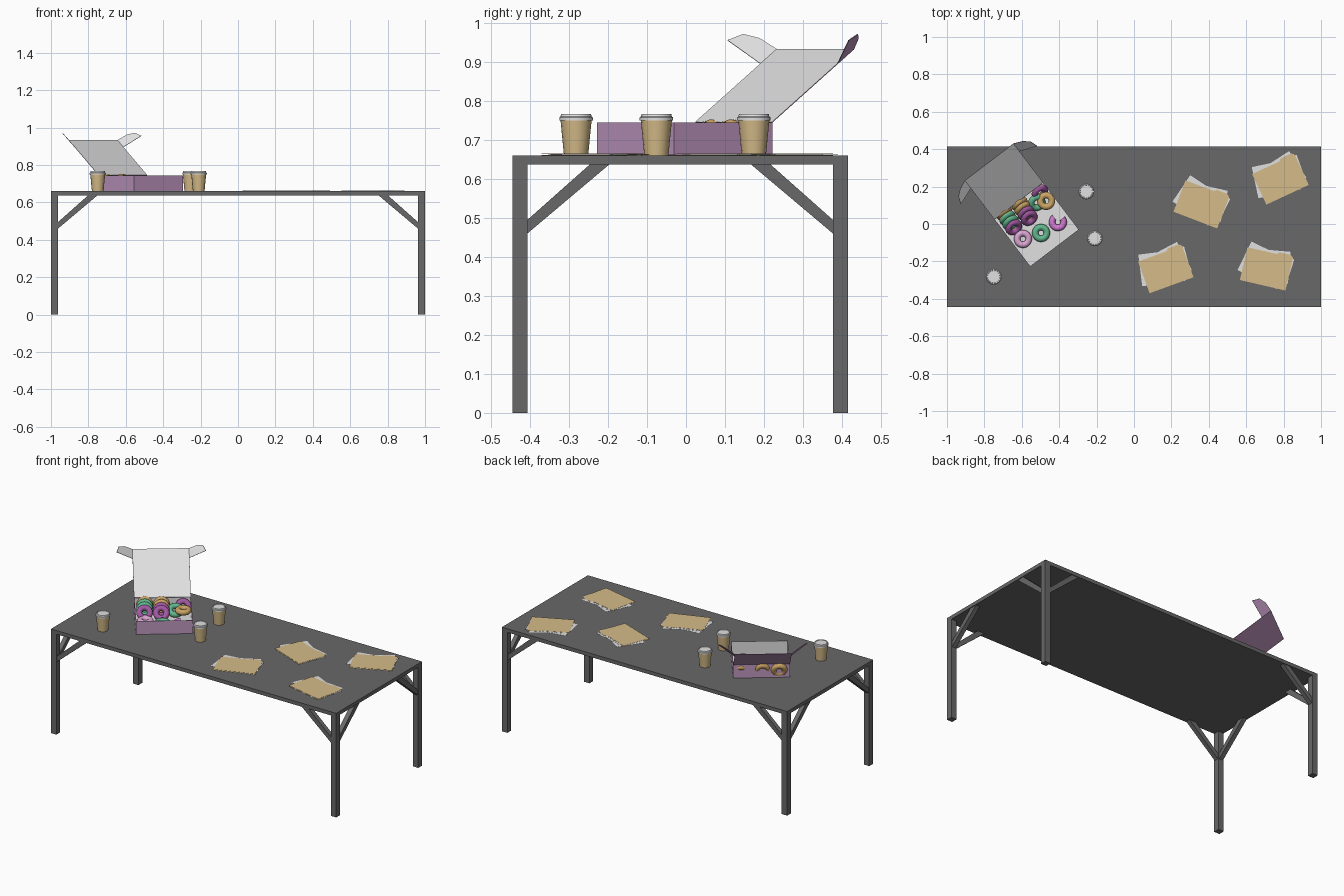
import bpy, bmesh
from math import radians, sin, cos, pi
from mathutils import Matrix, Vector

cube = bpy.data.objects.get("Cube")
if cube:
    bpy.data.objects.remove(cube, do_unlink=True)


def material(name, *rgb):
    m = bpy.data.materials.new(name)
    m.use_nodes = True
    m.diffuse_color = (*rgb, 1)
    m.node_tree.nodes["Principled BSDF"].inputs["Base Color"].default_value = (*rgb, 1)
    return m


GREY = material("dark grey", .14, .14, .14)
WHITE = material("white", .75, .75, .75)
LILAC = material("lilac", .52, .31, .52)
TAN = material("tan", .67, .5, .25)
DOUGH = material("golden dough", .6, .37, .13)
ROSE = material("light pink", .72, .38, .65)
PINK = material("pink", .65, .2, .65)
PLUM = material("plum", .36, .1, .36)
GREEN = material("mint green", .12, .47, .27)


def finish(name, bm, mats, matrix=Matrix(), smooth=False):
    mesh = bpy.data.meshes.new(name)
    bm.to_mesh(mesh)
    bm.free()
    for m in mats:
        mesh.materials.append(m)
    ob = bpy.data.objects.new(name, mesh)
    bpy.context.collection.objects.link(ob)
    ob.matrix_world = matrix
    if smooth:
        bpy.ops.object.select_all(action="DESELECT")
        ob.select_set(True)
        bpy.context.view_layer.objects.active = ob
        bpy.ops.object.shade_smooth_by_angle(angle=radians(40))
    return ob


def block(name, size, centre, mat):
    bm = bmesh.new()
    bmesh.ops.create_cube(bm, size=1, matrix=Matrix.Translation(centre) @ Matrix.Diagonal((*size, 1)))
    return finish(name, bm, [mat])


def prism(name, points, depth, mat, matrix=Matrix()):
    """Extrude a flat outline by the depth vector."""
    bm = bmesh.new()
    face = bm.faces.new([bm.verts.new(p) for p in points])
    grown = bmesh.ops.extrude_face_region(bm, geom=[face])["geom"]
    bmesh.ops.translate(bm, vec=depth, verts=[v for v in grown if isinstance(v, bmesh.types.BMVert)])
    bmesh.ops.recalc_face_normals(bm, faces=bm.faces)
    return finish(name, bm, [mat], matrix)


def lathe(name, profile, mat, place, sides=16):
    bm = bmesh.new()
    verts = [bm.verts.new((r, 0, z)) for r, z in profile]
    edges = [bm.edges.new(pair) for pair in zip(verts, verts[1:])]
    bmesh.ops.spin(bm, geom=verts + edges, axis=(0, 0, 1), cent=(0, 0, 0), angle=2 * pi, steps=sides)
    bmesh.ops.remove_doubles(bm, verts=bm.verts, dist=.0002)
    bmesh.ops.recalc_face_normals(bm, faces=bm.faces)
    return finish(name, bm, [mat], Matrix.Translation(place), True)


# Table
TOP, UNDER, MID, HALF, LEG = .66, .637, -.015, .43, .038
block("table_top", (2, 2 * HALF, TOP - UNDER), (0, MID, (TOP + UNDER) / 2), GREY)
brace = [(0, .46), (0, .495), (.16, UNDER), (.21, UNDER)]
for sx, xname in ((1, "left"), (-1, "right")):
    for sy, yname in ((-1, "front"), (1, "back")):
        tag = f"{yname}_{xname}"
        x, y = sx * (1 - LEG / 2), MID + sy * (HALF - LEG / 2)
        block("leg_" + tag, (LEG, LEG, UNDER), (x, y, UNDER / 2), GREY)
        xi, yi = x - sx * LEG / 2, y - sy * LEG / 2
        prism("long_brace_" + tag, [(xi - sx * a, y - .014, z) for a, z in brace], (0, .028, 0), GREY)
        prism("short_brace_" + tag, [(x - .014, yi - sy * a, z) for a, z in brace], (.028, 0, 0), GREY)

# Pastry box: lilac outside, white inside, standing turned on the table
TURN = radians(37.2)
W, D, H = .327, .317, .084
frame = Matrix.Translation((-.555, -.228, TOP + .001)) @ Matrix.Rotation(TURN, 4, "Z")


def card(ob, thickness):
    mod = ob.modifiers.new("card", "SOLIDIFY")
    mod.thickness, mod.offset, mod.material_offset = thickness, -1, 1


bm = bmesh.new()
bmesh.ops.create_cube(bm, size=1, matrix=Matrix.Translation((W / 2, D / 2, H / 2)) @ Matrix.Diagonal((W, D, H, 1)))
bmesh.ops.delete(bm, geom=[f for f in bm.faces if f.normal.z > .5], context="FACES_ONLY")
card(finish("box_tray", bm, [LILAC, WHITE], frame), .003)

# Open lid with a rounded flap at each side of its far edge
hinge, far = Vector((0, D, H)), Vector((0, .262, .187))
inward = Vector((0, -.58, .81))
flap = [(1, .5), (.95, .85), (.82, 1)]
bm = bmesh.new()
edge = {}
for side in (0, 1):
    base = hinge + Vector((W * side, 0, 0))
    out = Vector((.094 * (2 * side - 1), 0, 0)) + inward * .07
    low, mid, top = [bm.verts.new(base + far * t) for t in (0, .8, 1)]
    edge[side] = [low, mid, top]
    tip = [bm.verts.new(base + far * t + out * o) for t, o in flap]
    loop = [mid, top] + tip
    bm.faces.new(loop if side else loop[::-1])
bm.faces.new(edge[0] + edge[1][::-1])
bm.normal_update()
for f in bm.faces:
    if f.normal.dot(inward) > 0:
        f.normal_flip()
card(finish("box_lid", bm, [LILAC, WHITE], frame), .002)


# Doughnuts: dough below, icing above the waist
def doughnut(name, icing, x, y, z, lean=0, bite=False):
    n, m, R, r = 24, 12, .031, .017
    bm = bmesh.new()
    rings = []
    for i in range(n):
        a = 2 * pi * i / n
        rings.append([bm.verts.new(((R + r * cos(b)) * cos(a), (R + r * cos(b)) * sin(a), r * sin(b)))
                      for b in (2 * pi * j / m for j in range(m))])
    gap = 6 if bite else 0
    for i in range(n - gap):
        p, q = rings[i], rings[(i + 1) % n]
        for j in range(m):
            k = (j + 1) % m
            f = bm.faces.new((p[j], q[j], q[k], p[k]))
            f.material_index = int(f.calc_center_median().z > -.003)
    if bite:
        bm.faces.new(rings[0])
        bm.faces.new(rings[n - gap][::-1])
        bmesh.ops.delete(bm, geom=[v for v in bm.verts if not v.link_faces], context="VERTS")
    bmesh.ops.recalc_face_normals(bm, faces=bm.faces)
    place = (Matrix.Translation((x, y, z)) @ Matrix.Rotation(TURN + (1.6 if bite else 0), 4, "Z")
             @ Matrix.Rotation(radians(lean), 4, "X"))
    finish(name, bm, [DOUGH, icing], place, True)


FLAT = TOP + .021
for name, icing, x, y in (("front_left", ROSE, -.594, -.08), ("front_middle", GREEN, -.497, -.048),
                          ("back_right", DOUGH, -.47, .123)):
    doughnut("doughnut_" + name, icing, x, y, FLAT + (.022 if icing == DOUGH else 0))
doughnut("bitten_doughnut", PINK, -.407, .01, FLAT, bite=True)
doughnut("leaning_doughnut_mint", GREEN, -.52, .115, FLAT + .012, 30)
doughnut("leaning_doughnut_plum", PLUM, -.503, .17, FLAT + .02, 50)

# Two rows of doughnuts leaning back on one another
for row, (x, y, colours) in enumerate(((-.694, .058, (DOUGH, GREEN, GREEN, PLUM)),
                                       (-.612, .108, (DOUGH, DOUGH, PLUM, PLUM)))):
    for i, colour in enumerate(colours):
        doughnut(f"row_{row + 1}_doughnut_{i + 1}", colour, x + .017 * i, y - .025 * i,
                 FLAT + .026 - .004 * i, 70 - 9 * i)

# Paper cups with lids
for i, (x, y) in enumerate(((-.75, -.282), (-.21, -.076), (-.255, .174))):
    lathe(f"cup_{i + 1}", [(0, 0), (.031, 0), (.04, .092), (0, .092)], TAN, (x, y, TOP))
    lathe(f"cup_lid_{i + 1}", [(0, .09), (.043, .09), (.043, .098), (.04, .1), (.038, .107), (.034, .107),
                               (.033, .104), (0, .104)], WHITE, (x, y, TOP))

# Folders with loose sheets sticking out
L, B = .125, .09
cover = [(-L, -B), (L, -B), (L, B), (.11, B + .012), (.05, B + .012), (.035, B), (-L, B)]
sheet = [(-.115, -.085), (.115, -.085), (.115, .085), (-.115, .085)]
loose = ((-.018, .016, -13), (.004, .018, 8), (.012, .008, -5))
for i, (x, y, angle) in enumerate(((.36, .105, -21), (.783, .238, 25), (.17, -.243, 20), (.708, -.24, -13))):
    spot = Matrix.Translation((x, y, TOP)) @ Matrix.Rotation(radians(angle), 4, "Z")
    for part, z in (("back", .0005), ("front", .005)):
        prism(f"folder_{i + 1}_{part}", [(a, b, z) for a, b in cover], (0, 0, .001), TAN, spot)
    for j, (dx, dy, twist) in enumerate(loose):
        lay = spot @ Matrix.Translation((dx, dy, .002 + .001 * j)) @ Matrix.Rotation(radians(twist), 4, "Z")
        prism(f"folder_{i + 1}_sheet_{j + 1}", [(a, b, 0) for a, b in sheet], (0, 0, .0006), WHITE, lay)
